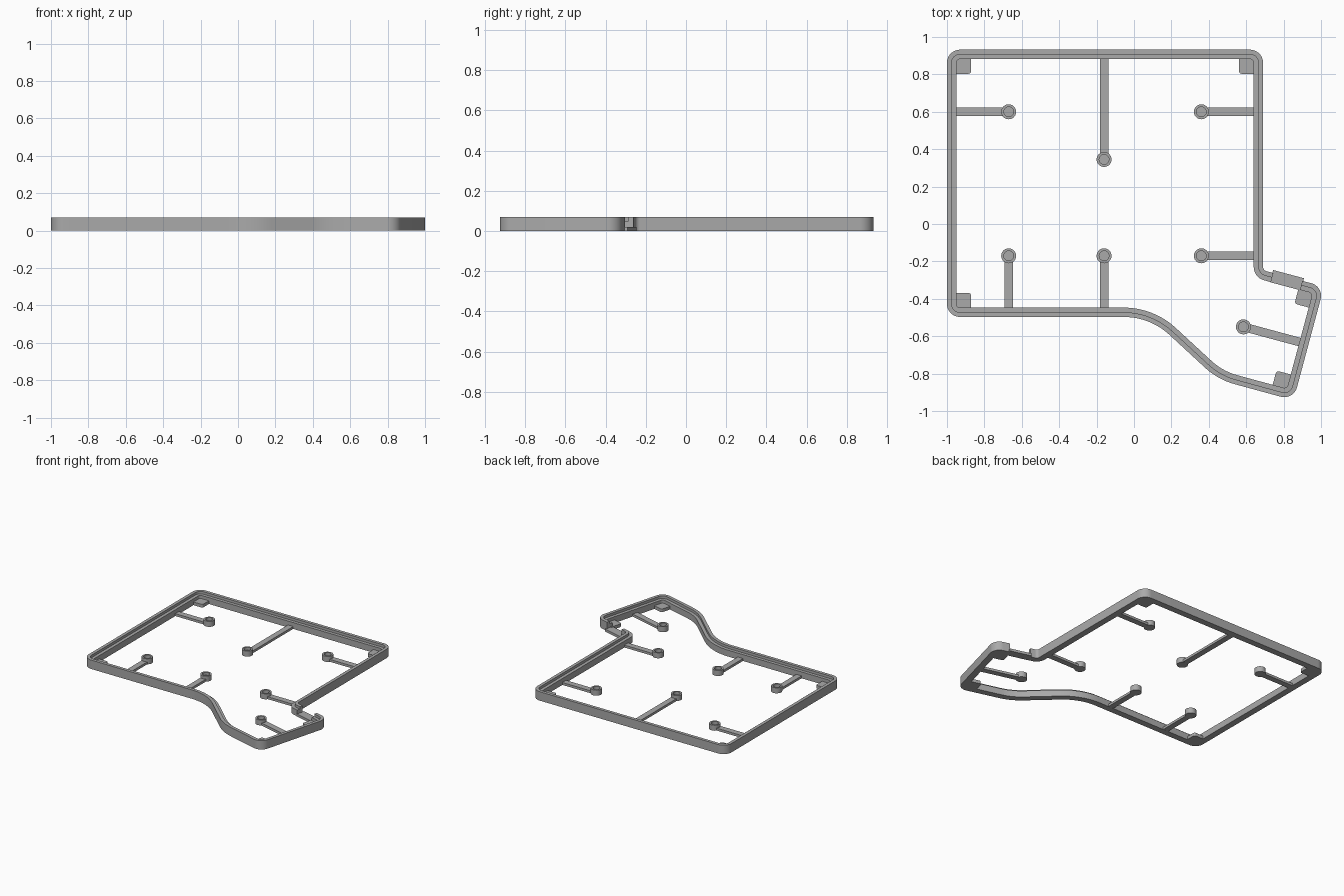
import bpy, bmesh, math
from mathutils import Vector, Matrix

cube = bpy.data.objects.get("Cube")
if cube:
    bpy.data.objects.remove(cube, do_unlink=True)

grey = bpy.data.materials.new("mid_grey_plastic")
grey.use_nodes = True
colour = (0.4, 0.4, 0.4, 1)
grey.diffuse_color = colour
grey.node_tree.nodes["Principled BSDF"].inputs["Base Color"].default_value = colour

WALL, HEIGHT, LEDGE, FLOOR = 0.05, 0.07, 0.05, 0.02
TILT = math.radians(-15)


def finish(name, bm):
    bmesh.ops.recalc_face_normals(bm, faces=bm.faces)
    mesh = bpy.data.meshes.new(name)
    bm.to_mesh(mesh)
    bm.free()
    mesh.materials.append(grey)
    ob = bpy.data.objects.new(name, mesh)
    bpy.context.collection.objects.link(ob)
    bpy.ops.object.select_all(action='DESELECT')
    ob.select_set(True)
    bpy.context.view_layer.objects.active = ob
    bpy.ops.object.shade_smooth_by_angle(angle=math.radians(30))
    return ob


def left_normal(a, b):
    t = (b - a).normalized()
    return Vector((-t.y, t.x))


def inset_path(corners, d):
    """Open path with rounded corners, moved d to its left."""
    pts = [Vector(c[:2]) for c in corners]
    path = [pts[0] + left_normal(pts[0], pts[1]) * d]
    for i in range(1, len(pts) - 1):
        a, p, b = pts[i - 1:i + 2]
        n1, n2 = left_normal(a, p), left_normal(p, b)
        turn = math.atan2(n1.x * n2.y - n1.y * n2.x, n1.dot(n2))
        side = 1 if turn > 0 else -1
        r = corners[i][2]
        centre = p + (n1 + n2) / (1 + n1.dot(n2)) * r * side
        steps = 12
        for k in range(steps + 1):
            ang = turn * k / steps
            n = Vector((n1.x * math.cos(ang) - n1.y * math.sin(ang),
                        n1.x * math.sin(ang) + n1.y * math.cos(ang)))
            path.append(centre - n * (r * side - d))
    path.append(pts[-1] + left_normal(pts[-2], pts[-1]) * d)
    return path


def box(name, centre, size, angle=0, z=0, bevel=0):
    bm = bmesh.new()
    bmesh.ops.create_cube(bm, size=1)
    bmesh.ops.scale(bm, vec=size, verts=bm.verts)
    if bevel:
        upright = [e for e in bm.edges
                   if abs(e.verts[0].co.z - e.verts[1].co.z) > size[2] / 2]
        bmesh.ops.bevel(bm, geom=upright, offset=bevel, segments=4,
                        profile=0.5, affect='EDGES')
    bm.transform(Matrix.Translation((*centre, z + size[2] / 2))
                 @ Matrix.Rotation(angle, 4, 'Z'))
    return finish(name, bm)


# Rim wall: stepped section swept around the outline, open at the port
foot_back, foot_front = (1.016, -0.335), (0.853, -0.942)


def port_edge(x):
    return (x, foot_back[1] + (foot_back[0] - x) * math.tan(-TILT), 0)


outline = [
    port_edge(0.745),
    (0.69, port_edge(0.69)[1], 0.025),
    (0.69, 0.932, 0.07), (-1.0, 0.932, 0.07), (-1.0, -0.497, 0.07),
    (0.086, -0.497, 0.36), (0.449, -0.832, 0.38),
    (*foot_front, 0.07), (*foot_back, 0.07),
    port_edge(0.9),
]
section = [(0, 0), (WALL, 0), (WALL, LEDGE), (WALL / 2, LEDGE),
           (WALL / 2, HEIGHT), (0, HEIGHT)]
bm = bmesh.new()
rails = [[bm.verts.new((p.x, p.y, z)) for p in inset_path(outline, d)]
         for d, z in section]
for r1, r2 in zip(rails, rails[1:] + rails[:1]):
    for k in range(len(r1) - 1):
        bm.faces.new((r1[k], r1[k + 1], r2[k + 1], r2[k]))
for end in (0, -1):
    bm.faces.new([rail[end] for rail in rails])
finish("rim_wall", bm)

# Port floor plate bridging the gap in the wall
a, b = Vector(port_edge(0.745)[:2]), Vector(port_edge(0.9)[:2])
inward = left_normal(a, b) * -1
if inward.y > 0:
    inward = -inward
box("port_floor", (a + b) / 2 + inward * 0.018,
    ((b - a).length + 0.01, 0.067, FLOOR), TILT)

# Corner pads tucked inside the wall
pads = [("back_right", (-1.0, 0.932), 1, -1, 0),
        ("back_left", (0.69, 0.932), -1, -1, 0),
        ("front_right", (-1.0, -0.497), 1, 1, 0),
        ("foot_back", foot_back, -1, -1, TILT),
        ("foot_front", foot_front, -1, 1, TILT)]
for name, corner, sx, sy, ang in pads:
    shift = Matrix.Rotation(ang, 2) @ Vector((sx, sy)) * 0.081
    box(name + "_pad", Vector(corner) + shift, (0.096, 0.096, 0.025),
        ang, bevel=0.015)


# Hollow screw posts, each with an arm running to the wall
def post(name, pos):
    bm = bmesh.new()
    profile = [(0, 0), (0.04, 0), (0.04, 0.043), (0.026, 0.043),
               (0.026, FLOOR), (0, FLOOR)]
    vs = [bm.verts.new((r, 0, z)) for r, z in profile]
    es = [bm.edges.new(pair) for pair in zip(vs, vs[1:])]
    bmesh.ops.spin(bm, geom=vs + es, cent=(0, 0, 0), axis=(0, 0, 1),
                   angle=math.tau, steps=32)
    bmesh.ops.remove_doubles(bm, verts=bm.verts, dist=0.0005)
    bm.transform(Matrix.Translation((*pos, 0)))
    finish(name, bm)


posts = [("back_right", (-0.67, 0.6), (-0.97, 0.6)),
         ("back_left", (0.36, 0.6), (0.66, 0.6)),
         ("back_middle", (-0.16, 0.345), (-0.16, 0.905)),
         ("front_right", (-0.67, -0.17), (-0.67, -0.47)),
         ("front_middle", (-0.16, -0.17), (-0.16, -0.47)),
         ("front_left", (0.36, -0.17), (0.66, -0.17)),
         ("foot", (0.585, -0.55), (0.9, -0.635))]
for name, pos, wall_end in posts:
    post(name + "_post", pos)
    p, w = Vector(pos), Vector(wall_end)
    d = (w - p).normalized()
    start = p + d * 0.032
    box(name + "_arm", (start + w) / 2, ((w - start).length, 0.046, FLOOR - 0.001),
        math.atan2(d.y, d.x), z=0.0005)
